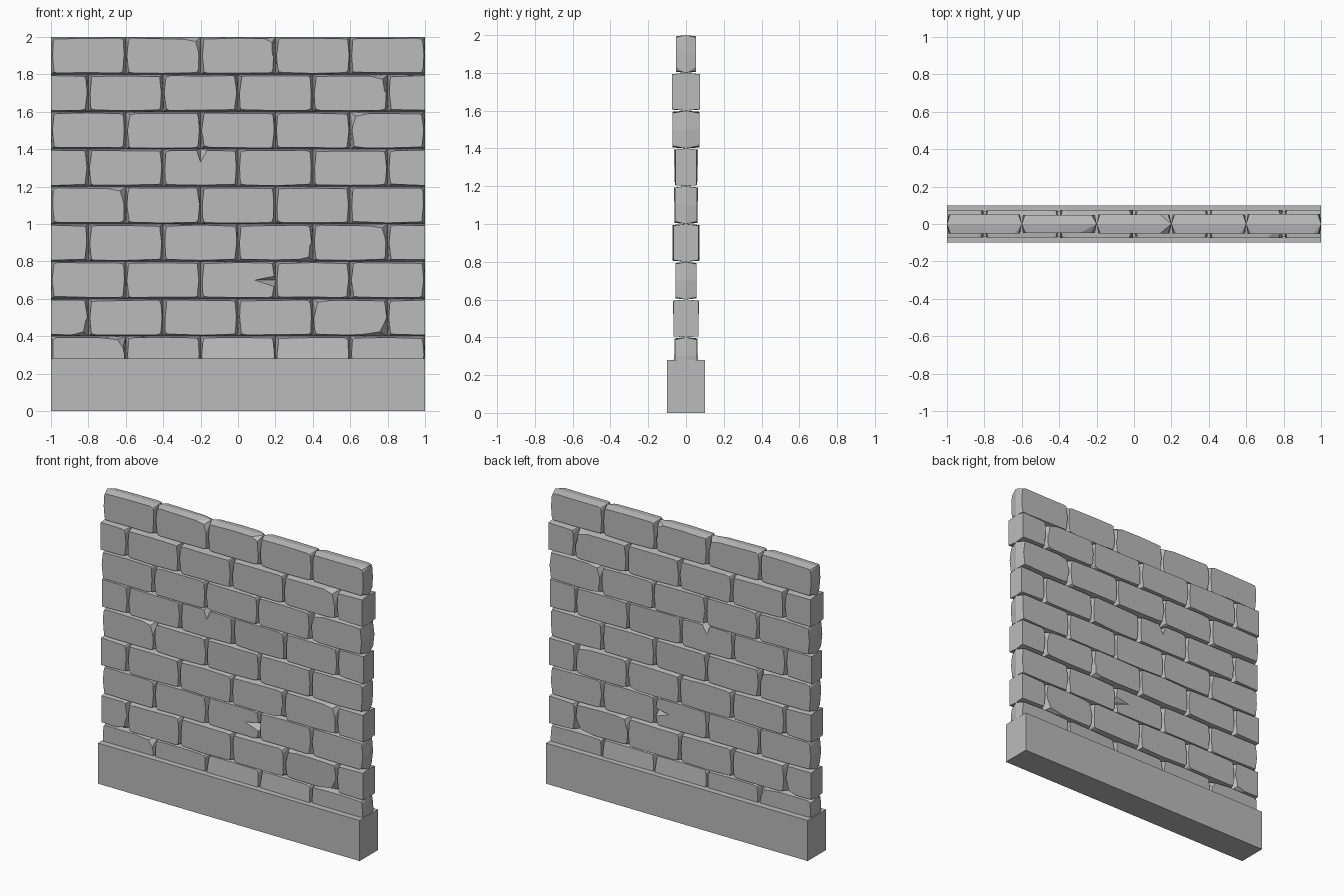
import bpy
import bmesh
import random
from mathutils import Vector

random.seed(4)

cube = bpy.data.objects.get("Cube")
if cube:
    bpy.data.objects.remove(cube, do_unlink=True)

stone_mat = bpy.data.materials.new("stone grey")
stone_mat.use_nodes = True
GREY = (0.5, 0.5, 0.5, 1)
stone_mat.diffuse_color = GREY
stone_mat.node_tree.nodes["Principled BSDF"].inputs["Base Color"].default_value = GREY

LENGTH, ROW = 0.4, 0.2

# Half thickness of each course, bottom to top
DEPTHS = [0.06, 0.065, 0.055, 0.07, 0.06, 0.06, 0.07, 0.075, 0.052]

# Broken corners: (course, stone) -> {corner: (width, height)}
CHIPS = {
    (0, 0): {"TR": (0.15, 0.06)},
    (1, 0): {"BR": (0.09, 0.08)},
    (1, 1): {"TL": (0.06, 0.05)},
    (1, 4): {"BR": (0.14, 0.08), "TL": (0.09, 0.06)},
    (3, 2): {"TL": (0.04, 0.05)},
    (3, 3): {"BR": (0.07, 0.08)},
    (3, 4): {"TR": (0.1, 0.07)},
    (4, 0): {"TR": (0.1, 0.08)},
    (5, 5): {"BL": (0.06, 0.05)},
    (6, 1): {"TL": (0.08, 0.05)},
    (6, 2): {"BL": (0.05, 0.06)},
    (6, 4): {"TL": (0.1, 0.08), "BL": (0.07, 0.05)},
    (7, 4): {"TR": (0.09, 0.09)},
    (8, 1): {"TR": (0.09, 0.08)},
    (8, 2): {"TR": (0.06, 0.1)},
    (8, 3): {"BL": (0.04, 0.05)},
}
# Cracks: (course, stone) -> (side, length)
CRACKS = {(2, 2): ("R", 0.11), (5, 2): ("T", 0.07)}
# Leaning faces: (course, stone) -> slope along x and z
TILTS = {(0, 2): (0, -0.12), (0, 3): (0.02, -0.1), (1, 4): (0.02, 0.03),
         (4, 2): (-0.02, 0.02), (5, 3): (0.03, 0.03)}

# Walk round the outline: corner, its direction, then the side that follows
WALK = [("BR", 1, -1, "R"), ("TR", 1, 1, "T"), ("TL", -1, 1, "L"), ("BL", -1, -1, "B")]


def outline(key):
    """Pairs of (face point, ridge point) round a stone, relative to its centre."""
    hx, hz = LENGTH / 2, ROW / 2
    chips = CHIPS.get(key, {})
    crack_side, crack = CRACKS.get(key, ("", 0))
    pairs = []
    for name, sx, sz, side in WALK:
        # Each corner is a short bevelled arc
        cx, cz = chips.get(name, (random.uniform(0.025, 0.05), random.uniform(0.02, 0.035)))
        on_side = (sx * (hx - random.uniform(0.010, 0.018)), sz * (hz - cz))
        nick = (sx * (hx - max(0.3 * cx, 0.018)), sz * (hz - max(0.3 * cz, 0.013)))
        on_edge = (sx * (hx - cx), sz * (hz - random.uniform(0.006, 0.012)))
        arc = [on_side, nick, on_edge]
        if sx * sz < 0:
            arc.reverse()
        pairs += [(p, (sx * hx, sz * hz)) for p in arc]
        # Then a bulging middle point, or a wedge-shaped crack
        inset = random.uniform(0.005, 0.010)
        steps = [(-0.035, inset), (0, crack), (0.02, inset)] if side == crack_side else [(0, inset)]
        for along, depth in steps:
            point, ridge = {
                "R": ((hx - depth, along), (hx, along)),
                "T": ((-along, hz - depth), (-along, hz)),
                "L": ((depth - hx, -along), (-hx, -along)),
                "B": ((along, depth - hz), (along, -hz)),
            }[side]
            pairs.append((point, ridge))
    return pairs


def add_stone(bm, key, cx, cz, depth):
    """Front and back faces joined to a full-size ridge on the wall's mid plane."""
    tx, tz = TILTS.get(key, (0, 0))
    pairs = outline(key)
    ridge = [bm.verts.new((cx + r[0], 0, cz + r[1])) for _, r in pairs]
    for sign in (-1, 1):
        face = [bm.verts.new((cx + x, sign * (depth + tx * x + tz * z), cz + z))
                for (x, z), _ in pairs]
        bm.faces.new(face)
        for i in range(len(face)):
            j = (i + 1) % len(face)
            bm.faces.new((face[i], face[j], ridge[j], ridge[i]))
    bmesh.ops.remove_doubles(bm, verts=ridge, dist=1e-5)


def trim_end(bm, sign):
    """Saw off the half stone flush with the end of the wall."""
    cut = bmesh.ops.bisect_plane(
        bm, geom=bm.verts[:] + bm.edges[:] + bm.faces[:], dist=1e-6,
        plane_co=Vector((sign, 0, 0)), plane_no=Vector((sign, 0, 0)), clear_outer=True)
    edges = [e for e in cut["geom_cut"] if isinstance(e, bmesh.types.BMEdge)]
    bmesh.ops.edgeloop_fill(bm, edges=edges)


def finish(bm, name):
    bmesh.ops.recalc_face_normals(bm, faces=bm.faces[:])
    mesh = bpy.data.meshes.new(name)
    bm.to_mesh(mesh)
    bm.free()
    mesh.materials.append(stone_mat)
    bpy.context.collection.objects.link(bpy.data.objects.new(name, mesh))


# Plinth
bm = bmesh.new()
bmesh.ops.create_cube(bm, size=1)
bmesh.ops.scale(bm, vec=(2, 0.2, 0.28), verts=bm.verts)
bmesh.ops.translate(bm, vec=(0, 0, 0.14), verts=bm.verts)
finish(bm, "plinth")

# Courses in running bond, the lowest one sunk into the plinth
for row, depth in enumerate(DEPTHS):
    bm = bmesh.new()
    staggered = row % 2
    for col in range(5 + staggered):
        x = -0.8 + LENGTH * (col - 0.5 * staggered)
        add_stone(bm, (row, col), x, 0.3 + ROW * row, depth + random.uniform(-0.004, 0.002))
    if staggered:
        trim_end(bm, -1)
        trim_end(bm, 1)
    finish(bm, f"stone_course_{row + 1}")
